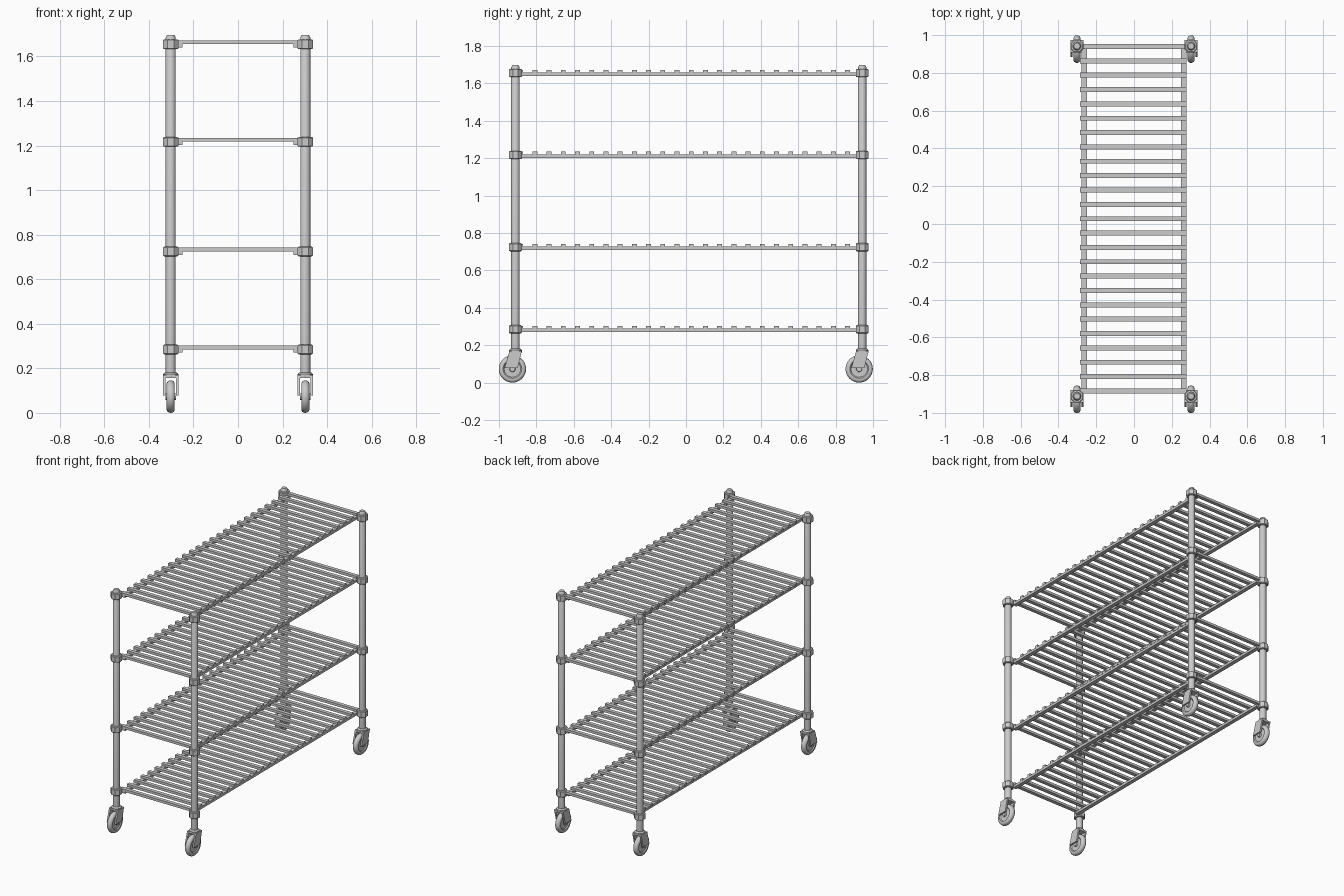
import bpy, bmesh, math
from mathutils import Matrix

if "Cube" in bpy.data.objects:
    bpy.data.objects.remove(bpy.data.objects["Cube"])

POST_X = 0.302
POST_Y = (-0.912, 0.942)
SHELF_Z = (0.285, 0.724, 1.217, 1.655)
WHEEL_R = 0.073


def finish(name, bm, smooth=True):
    bmesh.ops.recalc_face_normals(bm, faces=bm.faces)
    me = bpy.data.meshes.new(name)
    bm.to_mesh(me)
    bm.free()
    ob = bpy.data.objects.new(name, me)
    bpy.context.collection.objects.link(ob)
    if smooth:
        bpy.context.view_layer.objects.active = ob
        ob.select_set(True)
        bpy.ops.object.shade_smooth_by_angle(angle=math.radians(35))
        ob.select_set(False)
    return ob


def add_box(bm, center, size):
    m = Matrix.Translation(center) @ Matrix.Diagonal((*size, 1))
    bmesh.ops.create_cube(bm, size=1, matrix=m)


def add_lathe(bm, profile, sides, matrix, phase=0.0):
    """Revolve (radius, height) points around local z, with capped ends."""
    rings = []
    for r, h in profile:
        angles = [2 * math.pi * (i + phase) / sides for i in range(sides)]
        rings.append([bm.verts.new(matrix @ Matrix.Translation(
            (r * math.cos(a), r * math.sin(a), h)).to_translation()) for a in angles])
    for a, b in zip(rings, rings[1:]):
        for i in range(sides):
            j = (i + 1) % sides
            bm.faces.new((a[i], a[j], b[j], b[i]))
    bm.faces.new(rings[0][::-1])
    bm.faces.new(rings[-1])


def add_plate(bm, outline, x0, x1):
    """Extrude a (y, z) outline along x."""
    a = [bm.verts.new((x0, y, z)) for y, z in outline]
    b = [bm.verts.new((x1, y, z)) for y, z in outline]
    bm.faces.new(a)
    bm.faces.new(b[::-1])
    for i in range(len(a)):
        j = (i + 1) % len(a)
        bm.faces.new((a[i], b[i], b[j], a[j]))


def build_corner(x, y, label):
    at = Matrix.Translation((x, y, 0))
    # Post with chamfered cap
    bm = bmesh.new()
    add_lathe(bm, [(0.0225, 0.165), (0.0225, 1.686), (0.016, 1.697)], 16, at)
    finish(label + "_post", bm)

    # Octagonal collars at each shelf
    bm = bmesh.new()
    for z in SHELF_Z:
        add_lathe(bm, [(0.032, z - 0.022), (0.037, z - 0.018),
                       (0.037, z + 0.018), (0.032, z + 0.022)], 8, at, 0.5)
    finish(label + "_collars", bm, False)

    # Slanted caster fork
    bm = bmesh.new()
    add_lathe(bm, [(0.032, 0.158), (0.034, 0.162), (0.034, 0.174), (0.026, 0.182)], 16, at)
    leg = [(y - 0.033, 0.165), (y + 0.033, 0.165), (y + 0.012, 0.078), (y - 0.058, 0.078)]
    for s in (-1, 1):
        add_plate(bm, leg, x + s * 0.024, x + s * 0.035)
    add_box(bm, (x, y, 0.163), (0.07, 0.066, 0.012))
    finish(label + "_caster_fork", bm)

    # Wheel with rounded tyre and recessed hub
    bm = bmesh.new()
    half = [(0.014, 0.024), (0.016, 0.012), (0.044, 0.012), (0.05, 0.018),
            (0.06, 0.018), (0.068, 0.014), (0.072, 0.007)]
    profile = [(r, -h) for r, h in half] + [(WHEEL_R, 0)] + half[::-1]
    hub = Matrix.Translation((x, y - 0.016, WHEEL_R)) @ Matrix.Rotation(math.pi / 2, 4, 'Y')
    add_lathe(bm, profile, 32, hub)
    finish(label + "_caster_wheel", bm)


for sx, side in ((-1, "left"), (1, "right")):
    for y, end in zip(POST_Y, ("front", "back")):
        build_corner(sx * POST_X, y, end + "_" + side)

# Shelves: two long rails carrying 25 cross slats
for n, z in enumerate(SHELF_Z, 1):
    bm = bmesh.new()
    for sx in (-1, 1):
        add_box(bm, (sx * 0.264, 0.024, z - 0.006), (0.028, 1.83, 0.018))
    finish(f"shelf_{n}_rails", bm, False)
    bm = bmesh.new()
    for i in range(25):
        add_box(bm, (-0.003, -0.884 + i * 0.076, z + 0.009), (0.564, 0.026, 0.017))
    finish(f"shelf_{n}_slats", bm, False)
